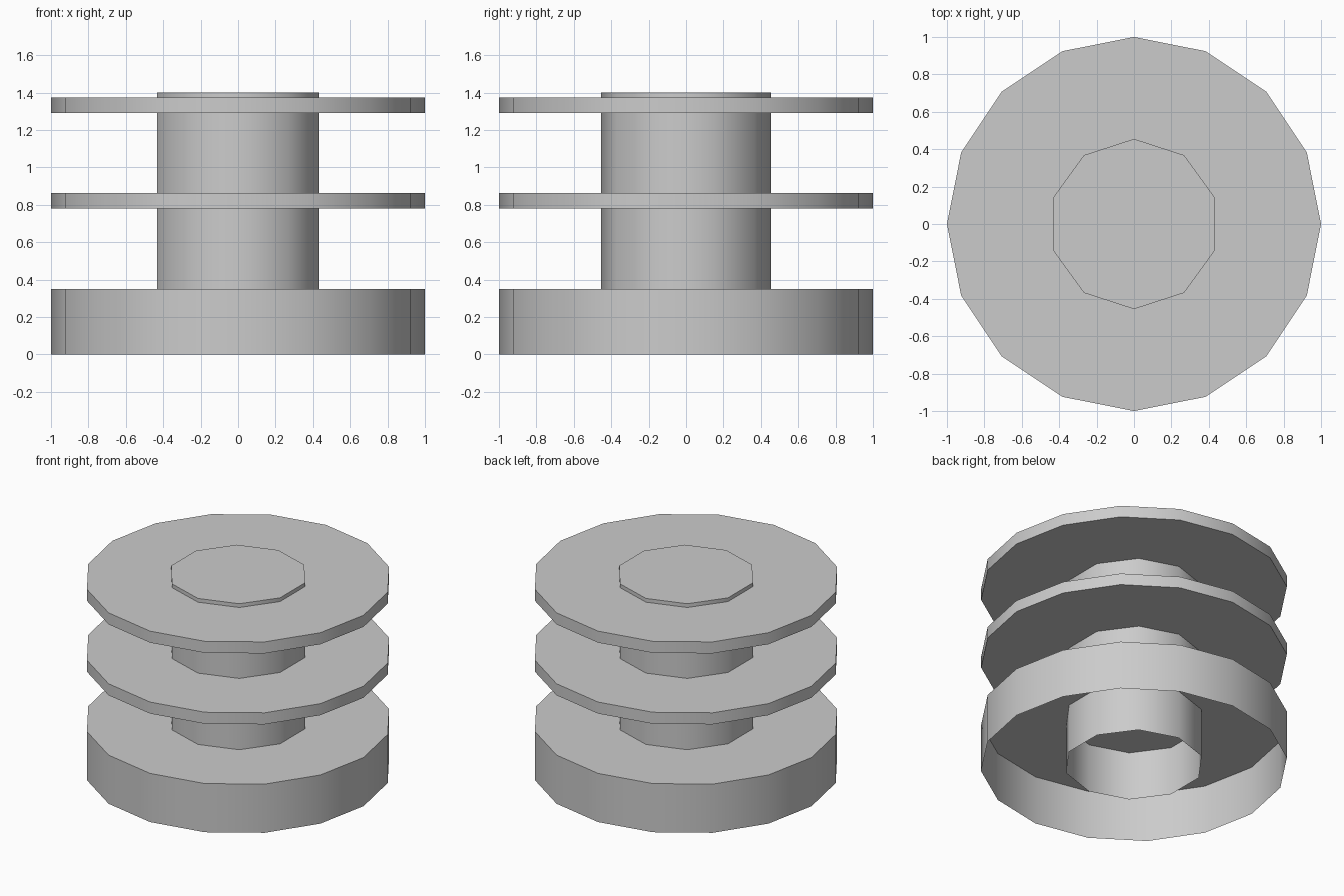
import bpy, bmesh, math

if "Cube" in bpy.data.objects:
    bpy.data.objects.remove(bpy.data.objects["Cube"])


def drum(name, sides, radius, z0, z1, open_bottom=False):
    """Upright prism with smooth walls and crisp rims, optionally hollow below."""
    bm = bmesh.new()
    bmesh.ops.create_cone(bm, cap_ends=True, segments=sides,
                          radius1=radius, radius2=radius, depth=z1 - z0)
    bmesh.ops.translate(bm, verts=bm.verts, vec=(0, 0, (z0 + z1) / 2))
    bm.normal_update()
    if open_bottom:
        under = [f for f in bm.faces if f.normal.z < -0.9]
        bmesh.ops.delete(bm, geom=under, context='FACES_ONLY')
    for f in bm.faces:
        f.smooth = True
    for e in bm.edges:
        e.smooth = len(e.link_faces) == 2 and e.calc_face_angle() < math.radians(40)
    mesh = bpy.data.meshes.new(name)
    bm.to_mesh(mesh)
    bm.free()
    obj = bpy.data.objects.new(name, mesh)
    bpy.context.collection.objects.link(obj)
    return obj


# Thick base, a thin shell open underneath
drum("base", 16, 1.0, 0.0, 0.35, open_bottom=True)

# Ten-sided central column, also open underneath
drum("column", 10, 0.455, 0.0, 1.40, open_bottom=True)

# Two thin flanges around the column
for name, z in (("middle_flange", 0.78), ("upper_flange", 1.29)):
    drum(name, 16, 1.0, z, z + 0.083)
